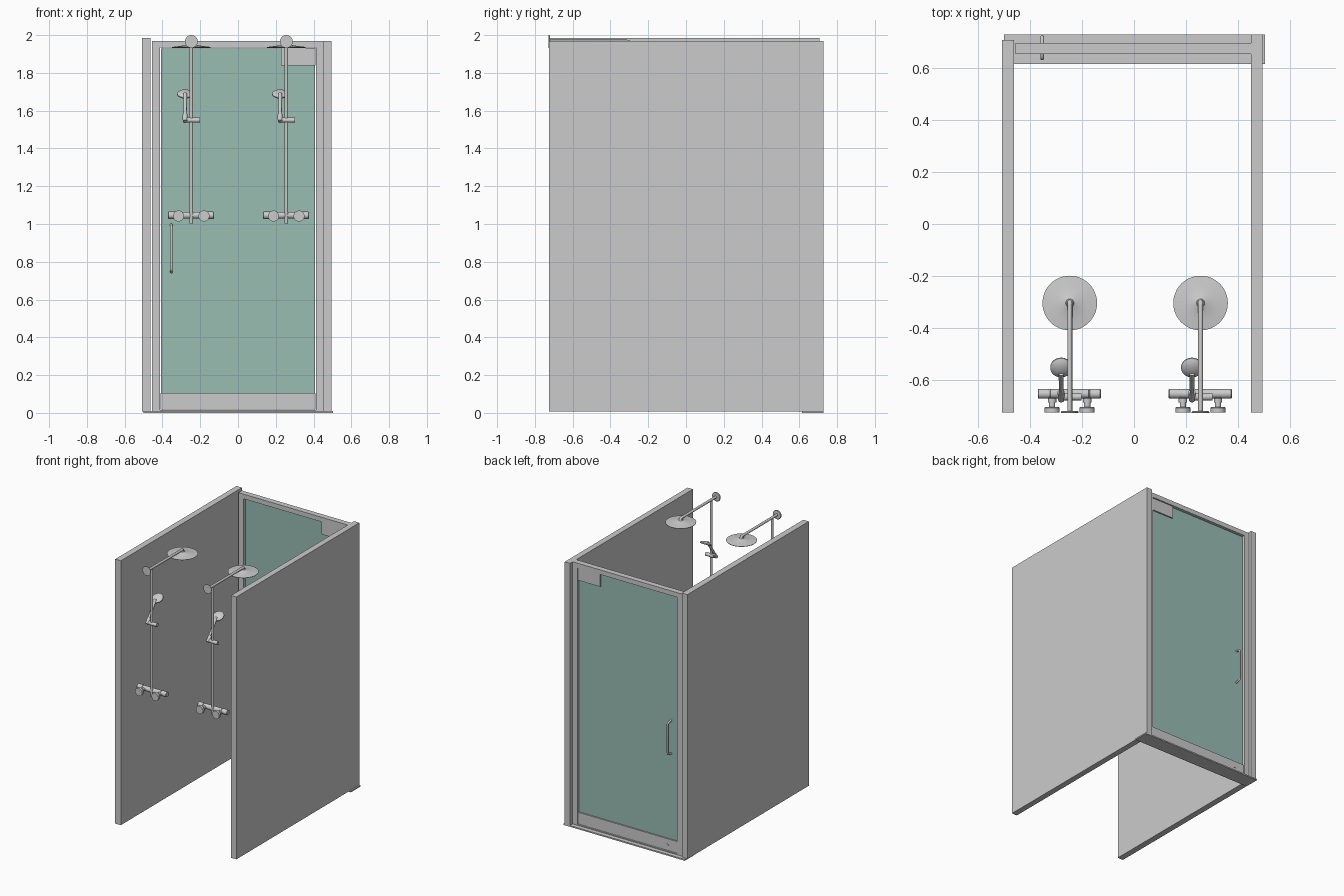
import bpy, math
from mathutils import Vector

if "Cube" in bpy.data.objects:
    bpy.data.objects.remove(bpy.data.objects["Cube"])


def box(name, x, y, z, bevel=0.0):
    bpy.ops.mesh.primitive_cube_add(
        size=1, location=(sum(x) / 2, sum(y) / 2, sum(z) / 2))
    o = bpy.context.object
    o.name = name
    o.scale = (x[1] - x[0], y[1] - y[0], z[1] - z[0])
    bpy.ops.object.transform_apply(location=False, rotation=False, scale=True)
    if bevel:
        m = o.modifiers.new("bevel", 'BEVEL')
        m.width, m.segments = bevel, 2
    return o


def lathe(name, origin, axis, profile, n=32):
    """Revolve (radius, height) pairs about an axis; radius 0 ends close it."""
    verts, faces = [], []
    q = Vector((0, 0, 1)).rotation_difference(Vector(axis).normalized())
    for r, h in profile:
        for i in range(n):
            a = 2 * math.pi * i / n
            verts.append(Vector(origin) + q @ Vector((r * math.cos(a), r * math.sin(a), h)))
    for k in range(len(profile) - 1):
        for i in range(n):
            j = (i + 1) % n
            faces.append((k * n + i, k * n + j, (k + 1) * n + j, (k + 1) * n + i))
    faces.append(tuple(reversed(range(n))))
    faces.append(tuple(range((len(profile) - 1) * n, len(profile) * n)))
    me = bpy.data.meshes.new(name)
    me.from_pydata(verts, [], faces)
    o = bpy.data.objects.new(name, me)
    bpy.context.collection.objects.link(o)
    bpy.ops.object.select_all(action='DESELECT')
    o.select_set(True)
    bpy.context.view_layer.objects.active = o
    bpy.ops.object.shade_smooth_by_angle(angle=math.radians(35))
    return o


def rod(name, p, q, r, r2=None, n=24):
    d = Vector(q) - Vector(p)
    return lathe(name, p, d, [(r, 0), (r if r2 is None else r2, d.length)], n)


def tube(name, pts, r, bend=0.012):
    """Round tube along a path whose inner corners are rounded."""
    pts = [Vector(p) for p in pts]
    path = [pts[0]]
    for a, b, c in zip(pts, pts[1:], pts[2:]):
        s, e = b + (a - b).normalized() * bend, b + (c - b).normalized() * bend
        for i in range(6):
            t = i / 5
            path.append(s * (1 - t) ** 2 + b * 2 * t * (1 - t) + e * t * t)
    path.append(pts[-1])
    cu = bpy.data.curves.new(name, 'CURVE')
    cu.dimensions = '3D'
    cu.bevel_depth, cu.bevel_resolution, cu.use_fill_caps = r, 4, True
    sp = cu.splines.new('POLY')
    sp.points.add(len(path) - 1)
    for pt, co in zip(sp.points, path):
        pt.co = (*co, 1)
    sp.use_smooth = True
    o = bpy.data.objects.new(name, cu)
    bpy.context.collection.objects.link(o)
    return o


# Side walls and threshold
box("left_wall", (-0.508, -0.462), (-0.725, 0.708), (0.008, 1.985))
box("right_wall", (0.45, 0.494), (-0.725, 0.728), (0.008, 1.97))
box("threshold", (-0.5, 0.504), (0.615, 0.728), (0, 0.01))
box("threshold_ridge", (-0.455, 0.45), (0.654, 0.696), (0.01, 0.016))

# Door frame
box("left_jamb", (-0.455, -0.412), (0.654, 0.696), (0.01, 1.935))
box("right_jamb", (0.412, 0.452), (0.654, 0.696), (0.01, 1.935))
box("header", (-0.455, 0.452), (0.654, 0.696), (1.935, 1.97))

# Door leaf with its rail, hinge patch and lock
glass = box("glass_door", (-0.408, 0.408), (0.670, 0.680), (0.10, 1.93))
mat = bpy.data.materials.new("green_glass")
mat.diffuse_color = (0.32, 0.51, 0.45, 1)
mat.use_nodes = True
mat.node_tree.nodes["Principled BSDF"].inputs["Base Color"].default_value = mat.diffuse_color
glass.data.materials.append(mat)
box("bottom_rail", (-0.41, 0.41), (0.660, 0.690), (0.018, 0.105))
box("hinge_patch", (0.228, 0.41), (0.660, 0.690), (1.84, 1.932))
rod("door_lock", (-0.33, 0.657, 0.06), (-0.33, 0.693, 0.06), 0.008)

# Pull handles on both faces of the glass
for side, y in (("inner", 0.637), ("outer", 0.72)):
    tube(side + "_handle", [(-0.353, 0.675, 0.745), (-0.353, y, 0.755),
                            (-0.353, y, 0.985), (-0.353, 0.675, 0.997)], 0.007)

# Two identical shower sets
for tag, cx in (("left", -0.247), ("right", 0.256)):
    def at(x, y, z):
        return (cx + x, y, z)

    def nm(part):
        return tag + "_" + part

    # Riser, arm and wall rosette
    py, top = -0.665, 1.966
    rod(nm("riser_pipe"), at(0, py, 1.003), at(0, py, top), 0.009)
    tube(nm("shower_arm"), [at(0, -0.725, top), at(0, -0.300, top),
                            at(0, -0.300, 1.942)], 0.0095)
    lathe(nm("wall_rosette"), at(0, -0.727, top), (0, 1, 0),
          [(0.034, 0), (0.034, 0.004), (0.031, 0.007), (0.012, 0.008)])
    # Overhead shower
    lathe(nm("overhead_shower"), at(0, -0.304, 1.932), (0, 0, 1),
          [(0.098, 0), (0.104, 0.002), (0.105, 0.005), (0.07, 0.009),
           (0.035, 0.014), (0.016, 0.021), (0.013, 0.026)], 48)
    # Thermostatic bar with end knobs
    bz, by = 1.046, -0.653
    lathe(nm("mixer_bar"), at(-0.123, by, bz), (1, 0, 0),
          [(0.016, 0), (0.019, 0.003), (0.019, 0.043), (0.016, 0.044), (0.016, 0.047),
           (0.018, 0.048), (0.018, 0.195), (0.016, 0.196), (0.016, 0.199),
           (0.019, 0.2), (0.019, 0.24), (0.016, 0.243)])
    for k, dx in enumerate((-0.068, 0.067)):
        lathe(nm("wall_union_%d" % k), at(dx, -0.725, bz - 0.004), (0, 1, 0),
              [(0.029, 0), (0.029, 0.018), (0.026, 0.021), (0.012, 0.022), (0.012, 0.038),
               (0.016, 0.039), (0.016, 0.054), (0.012, 0.055), (0.012, 0.075)])
    # Slider and hand shower
    rod(nm("slider"), at(-0.026, py, 1.55), at(0.045, py, 1.55), 0.0135)
    rod(nm("hand_shower_holder"), at(-0.033, -0.677, 1.543),
        at(-0.033, -0.648, 1.577), 0.012, 0.014)
    rod(nm("hand_shower_handle"), at(-0.033, -0.67, 1.555),
        at(-0.033, -0.575, 1.69), 0.008, 0.010)
    lathe(nm("hand_shower_head"), at(-0.033, -0.549, 1.683), (0, -0.5, 0.87),
          [(0.038, 0), (0.042, 0.003), (0.042, 0.009), (0.034, 0.015),
           (0.02, 0.020), (0.006, 0.022)])
